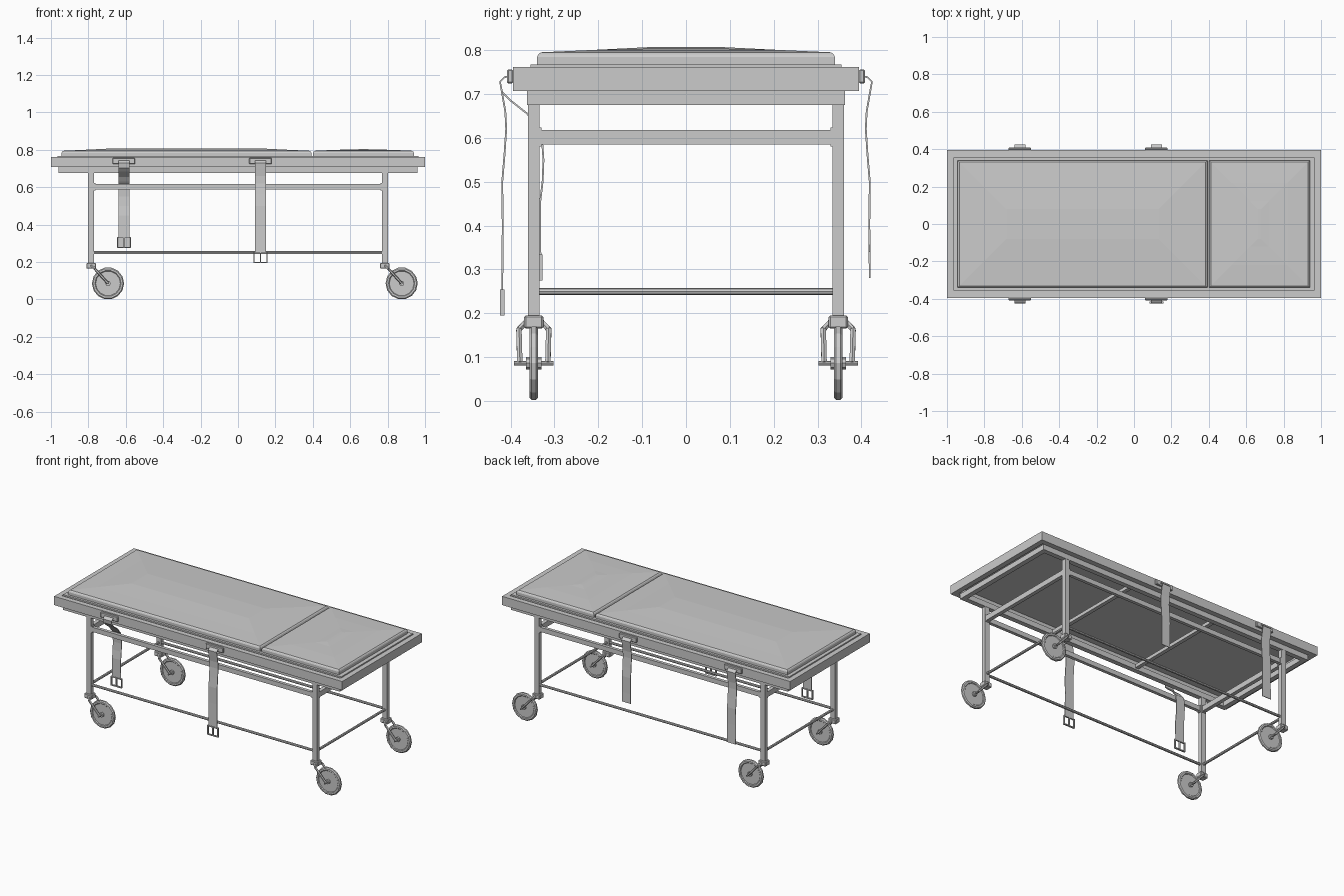
import bpy, bmesh, math
from mathutils import Vector

if "Cube" in bpy.data.objects:
    bpy.data.objects.remove(bpy.data.objects["Cube"])


def make(name, bm, smooth=False):
    bmesh.ops.recalc_face_normals(bm, faces=bm.faces)
    me = bpy.data.meshes.new(name)
    bm.to_mesh(me)
    bm.free()
    ob = bpy.data.objects.new(name, me)
    bpy.context.collection.objects.link(ob)
    return ob


def add_box(bm, x0, x1, y0, y1, z0, z1):
    vs = bmesh.ops.create_cube(bm, size=1)["verts"]
    for v in vs:
        v.co = Vector(((x0 + x1) / 2 + v.co.x * (x1 - x0),
                       (y0 + y1) / 2 + v.co.y * (y1 - y0),
                       (z0 + z1) / 2 + v.co.z * (z1 - z0)))


def box(name, *dims, bevel=0):
    bm = bmesh.new()
    add_box(bm, *dims)
    if bevel:
        bmesh.ops.bevel(bm, geom=bm.edges[:], offset=bevel, segments=1, affect='EDGES')
    return make(name, bm)


def add_rod(bm, a, b, r, sides=8):
    a, b = Vector(a), Vector(b)
    d = b - a
    mat = d.to_track_quat('Z', 'Y').to_matrix().to_4x4()
    mat.translation = (a + b) / 2
    bmesh.ops.create_cone(bm, cap_ends=True, segments=sides, radius1=r, radius2=r,
                          depth=d.length, matrix=mat)


def loft(bm, rings, closed=False):
    loops = [[bm.verts.new(p) for p in ring] for ring in rings]
    n = len(loops[0])
    pairs = list(zip(loops, loops[1:]))
    if closed:
        pairs.append((loops[-1], loops[0]))
    for lo, hi in pairs:
        for i in range(n):
            bm.faces.new((lo[i], lo[(i + 1) % n], hi[(i + 1) % n], hi[i]))
    return loops


def rect(hx, hy, z, cx=0):
    return [(cx + sx * hx, sy * hy, z) for sx, sy in ((-1, -1), (1, -1), (1, 1), (-1, 1))]


def ring_frame(name, hx, hy, w, z0, z1):
    bm = bmesh.new()
    loft(bm, [rect(hx, hy, z0), rect(hx, hy, z1),
              rect(hx - w, hy - w, z1), rect(hx - w, hy - w, z0)], closed=True)
    return make(name, bm)


# Top frame, sub frame and bed board
ring_frame("top_frame", 1.0, 0.395, 0.032, 0.707, 0.762)
ring_frame("sub_frame", 0.96, 0.362, 0.03, 0.675, 0.708)
box("bed_board", -0.968, 0.968, -0.363, 0.363, 0.75, 0.758)
box("bed_board_lip", -0.965, 0.965, -0.355, 0.355, 0.757, 0.767)
for x in (-0.3, 0.3):
    box("bed_crossbar", x - 0.012, x + 0.012, -0.335, 0.335, 0.685, 0.706)


# Padded mattress sections with rounded edge and crowned top
def mattress(name, x0, x1, peak):
    cx, hx, hy = (x0 + x1) / 2, (x1 - x0) / 2, 0.34
    bm = bmesh.new()
    rings = [(0, .766), (0, .784), (.003, .790), (.009, .795),
             (.12, .800), (.22, peak - .002), (.26, peak)]
    loops = loft(bm, [rect(hx - i, hy - i, z, cx) for i, z in rings])
    bm.faces.new(loops[0])
    bm.faces.new(loops[-1])
    make(name, bm)


mattress("body_mattress", -0.943, 0.392, 0.807)
mattress("head_mattress", 0.402, 0.94, 0.804)

# Legs and rails
LX, LY = 0.785, 0.347
for sx in (-1, 1):
    for sy in (-1, 1):
        box("leg", sx * LX - .016, sx * LX + .016, sy * LY - .0135, sy * LY + .0135, .19, .68)

for s in (-1, 1):
    box("upper_side_rail", -.77, .77, s * LY - .01, s * LY + .01, .588, .617)
    box("upper_end_rail", s * LX - .012, s * LX + .012, -.335, .335, .585, .618)
    for t in (-1, 1):
        x, y = sorted((t * .77, t * .762)), sorted((t * .334, t * .329))
        box("side_rail_cap", *x, s * LY - .013, s * LY + .013, .582, .622)
        box("end_rail_cap", s * LX - .015, s * LX + .015, *y, .58, .623)
    bm = bmesh.new()
    add_rod(bm, (-.775, s * LY, .25), (.775, s * LY, .25), .008)
    make("lower_side_rail", bm)
    bm = bmesh.new()
    add_rod(bm, (s * LX, -.34, .25), (s * LX, .34, .25), .008)
    make("lower_end_rail", bm)

# Trailing casters
SIDES, WR, WX = 14, 0.086, 0.09


def caster(x, y):
    box("caster_block", x - .026, x + .026, y - .022, y + .022, .165, .195, bevel=.004)
    bm = bmesh.new()
    prof = [(.066, -.006), (.070, -.010), (.080, -.010), (WR, -.005),
            (WR, .005), (.080, .010), (.070, .010), (.066, .006)]
    rings = [[(x + WX + r * math.cos(2 * math.pi * k / SIDES), y + t,
               WR + r * math.sin(2 * math.pi * k / SIDES)) for k in range(SIDES)]
             for r, t in prof]
    loops = loft(bm, rings)
    bm.faces.new(loops[0])
    bm.faces.new(loops[-1])
    make("caster_wheel", bm)
    bm = bmesh.new()
    add_rod(bm, (x + WX, y - .045, WR), (x + WX, y + .045, WR), .005)
    add_rod(bm, (x + WX, y - .018, WR), (x + WX, y + .018, WR), .014)
    make("caster_axle", bm)
    bm = bmesh.new()
    for s in (-1, 1):
        pts = [(x, y + s * .016, .182), (x + .02, y + s * .034, .163),
               (x + WX, y + s * .032, WR)]
        for a, b in zip(pts, pts[1:]):
            add_rod(bm, a, b, .007, 6)
    make("caster_fork", bm)


for sx in (-1, 1):
    for sy in (-1, 1):
        caster(sx * LX, sy * LY)


# Straps: side profile (y, z) swept across the strap width
def strap(name, x, path, buckle=False):
    s = -1 if path[0][0] < 0 else 1
    ys = sorted((s * .394, s * .408))
    box("strap_bracket", x - .06, x + .06, *ys, .724, .756, bevel=.003)
    bm = bmesh.new()
    rows = [[bm.verts.new((x + dx, y, z)) for dx in (-.03, .03)] for y, z in path]
    for a, b in zip(rows, rows[1:]):
        bm.faces.new((a[0], a[1], b[1], b[0]))
    ob = make(name, bm)
    mod = ob.modifiers.new("thickness", 'SOLIDIFY')
    mod.thickness, mod.offset = .004, 0
    if buckle:
        y, z = path[-1]
        y0, y1, zb, zt = y - .005, y + .005, z - .055, z + .004
        bm = bmesh.new()
        for bx in (-.038, -.003, .032):
            add_box(bm, x + bx, x + bx + .006, y0, y1, zb, zt)
        for bz in (zb, zt - .006):
            add_box(bm, x - .038, x + .038, y0, y1, bz, bz + .006)
        make("strap_buckle", bm)


top = [(.40, .742), (.414, .738), (.424, .728)]
hang = [(.419, .70), (.412, .66), (.41, .62), (.414, .56), (.419, .50), (.418, .40)]
tuck = [(.42, .705), (.40, .685), (.362, .655), (.345, .632), (.332, .618), (.328, .59),
        (.325, .55), (.327, .50), (.333, .45), (.332, .33)]


def flip(pts):
    return [(-y, z) for y, z in pts]


strap("front_strap", .12, flip(top + hang + [(.419, .25)]), buckle=True)
strap("front_tucked_strap", -.61, flip(top + tuck), buckle=True)
strap("back_strap_short", .12, top + hang + [(.419, .34)])
strap("back_strap_long", -.61, top + hang + [(.419, .28)])
